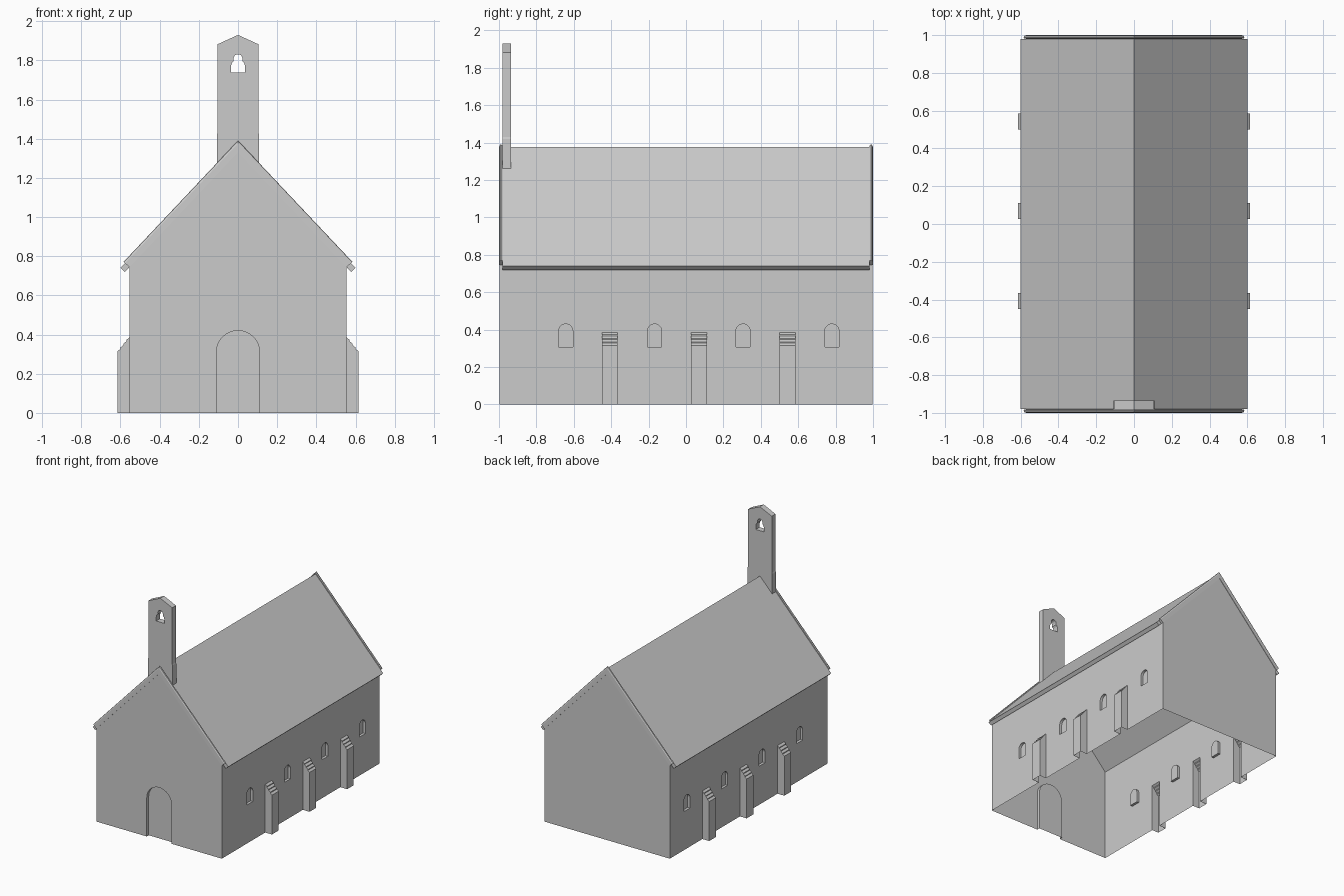
import bpy, bmesh, math
from mathutils import Vector

if "Cube" in bpy.data.objects:
    bpy.data.objects.remove(bpy.data.objects["Cube"])

SLOPE = 1.06            # roof pitch, rise over run
WALL_X, EAVE = 0.555, 0.744
APEX = EAVE + SLOPE * WALL_X
LEN = math.hypot(1, SLOPE)
NX, NZ = SLOPE / LEN, 1 / LEN   # outward normal of the right slope


def prism(bm, profile, axis, lo, hi):
    """Extrude a 2D profile (horizontal, z) along 'x' or 'y'."""
    def at(p, d):
        return (d, p[0], p[1]) if axis == 'x' else (p[0], d, p[1])
    a = [bm.verts.new(at(p, lo)) for p in profile]
    b = [bm.verts.new(at(p, hi)) for p in profile]
    faces = [bm.faces.new(a), bm.faces.new(b[::-1])]
    n = len(profile)
    for i in range(n):
        j = (i + 1) % n
        faces.append(bm.faces.new((a[i], b[i], b[j], a[j])))
    bmesh.ops.recalc_face_normals(bm, faces=faces)


def finish(name, bm):
    bmesh.ops.recalc_face_normals(bm, faces=bm.faces)
    me = bpy.data.meshes.new(name)
    bm.to_mesh(me)
    bm.free()
    ob = bpy.data.objects.new(name, me)
    bpy.context.collection.objects.link(ob)
    return ob


def boolean(ob, tool, op):
    m = ob.modifiers.new(op, 'BOOLEAN')
    m.operation, m.object, m.solver = op, tool, 'EXACT'
    bpy.context.view_layer.objects.active = ob
    bpy.ops.object.modifier_apply(modifier=m.name)
    bpy.data.objects.remove(tool)


def arch(c, r, bottom, spring, seg):
    pts = [(c - r, bottom), (c + r, bottom)]
    return pts + [(c + r * math.cos(math.pi * i / seg),
                   spring + r * math.sin(math.pi * i / seg)) for i in range(seg + 1)]


# House walls with gables
bm = bmesh.new()
prism(bm, [(-WALL_X, -0.1), (WALL_X, -0.1), (WALL_X, EAVE), (0, APEX), (-WALL_X, EAVE)],
      'y', -0.997, 0.997)
walls = finish("walls", bm)

# Buttresses with stepped slate tops
steps = 4
top = [(0.615, 0.308)]
for i in range(steps):
    t0, t1 = i / steps, (i + 1) / steps
    top.append((0.615 - 0.06 * t0, 0.315 + 0.077 * t0))
    top.append((0.615 - 0.06 * t1, 0.308 + 0.077 * t1))
bm = bmesh.new()
for y in (-0.407, 0.069, 0.543):
    for s in (1, -1):
        prof = [(0.5, -0.1), (0.615, -0.1)] + top + [(0.5, 0.392)]
        prism(bm, [(s * x, z) for x, z in prof], 'y', y - 0.042, y + 0.042)
boolean(walls, finish("buttress_tool", bm), 'UNION')

# Window and door recesses
bm = bmesh.new()
for y in (-0.643, -0.168, 0.305, 0.78):
    for s in (1, -1):
        prism(bm, arch(y, 0.038, 0.308, 0.392, 10), 'x', *sorted((s * 0.535, s * 0.7)))
prism(bm, arch(0, 0.11, -0.2, 0.31, 20), 'y', -1.2, -0.972)
boolean(walls, finish("recess_tool", bm), 'DIFFERENCE')

# Open the shell at the ground and under the roof
bm = bmesh.new()
bm.from_mesh(walls.data)
bmesh.ops.bisect_plane(bm, geom=bm.verts[:] + bm.edges[:] + bm.faces[:],
                       plane_co=(0, 0, 0), plane_no=(0, 0, -1), clear_outer=True)
bm.normal_update()
slopes = [f for f in bm.faces if f.normal.z > 0.5 and f.calc_center_median().z > 0.7]
bmesh.ops.delete(bm, geom=slopes, context='FACES')
bm.to_mesh(walls.data)
bm.free()

# Roof slab
TH = 0.03
ridge = APEX + TH / NZ
ex = 0.578
ez = APEX - SLOPE * ex
right = [(ex, ez), (ex + TH * NX, ez + TH * NZ)]
bm = bmesh.new()
prism(bm, [(0, APEX)] + right + [(0, ridge)] + [(-x, z) for x, z in right[::-1]],
      'y', -0.98, 0.98)
finish("roof", bm)

# Gable copings: rounded section swept along both slopes
section = [(1.0, 0), (0.999, 0.03), (0.995, 0.038), (0.988, 0.04), (0.982, 0.036), (0.978, 0.0)]
bm = bmesh.new()
for s in (1, -1):
    rings = []
    for side in (-1, 0, 1):
        ring = []
        for y, d in section:
            co = (0, s * y, APEX + d / NZ) if side == 0 else \
                 (side * (WALL_X + d * NX), s * y, EAVE + d * NZ)
            ring.append(bm.verts.new(co))
        rings.append(ring)
    n = len(section)
    for a, b in zip(rings, rings[1:]):
        for i in range(n):
            j = (i + 1) % n
            bm.faces.new((a[i], a[j], b[j], b[i]))
    bm.faces.new(rings[0])
    bm.faces.new(rings[-1])
finish("gable_copings", bm)

# Bell tower straddling the ridge
half = [(0.108, ridge - SLOPE * 0.108), (0.108, 1.42), (0.105, 1.43), (0.105, 1.882)]
bm = bmesh.new()
prism(bm, [(0, ridge - 0.003)] + half + [(0, 1.93)] + [(-x, z) for x, z in half[::-1]],
      'y', -0.982, -0.935)
tower = finish("bell_tower", bm)

# Trefoil bell opening
hole = [(0.037, 1.738), (0.037, 1.765), (0.032, 1.785), (0.022, 1.797),
        (0.023, 1.812), (0.016, 1.825), (0.006, 1.831)]
bm = bmesh.new()
prism(bm, hole + [(-x, z) for x, z in hole[::-1]], 'y', -1.1, -0.8)
boolean(tower, finish("opening_tool", bm), 'DIFFERENCE')
